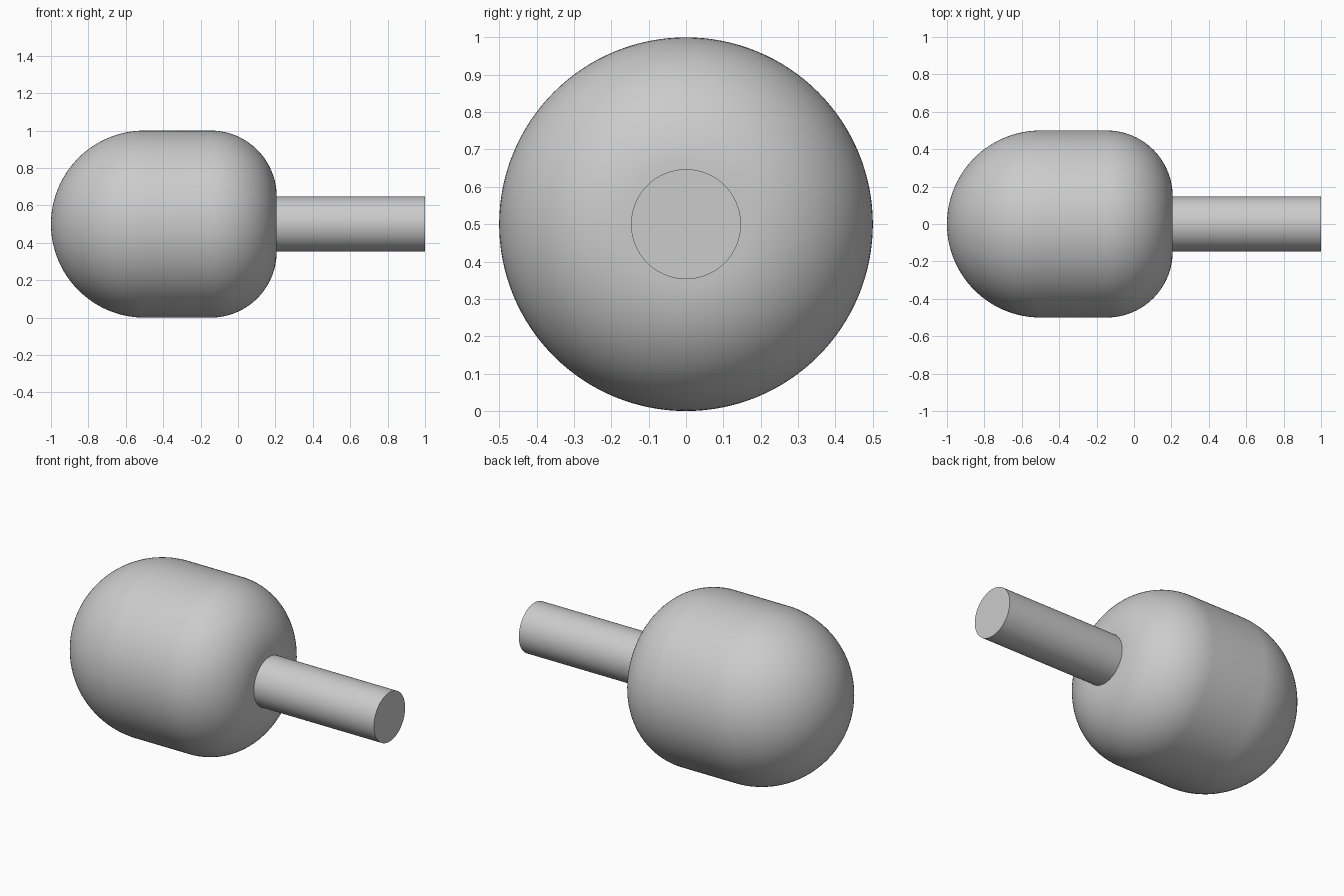
import bpy, bmesh, math
from mathutils import Matrix

cube = bpy.data.objects.get("Cube")
if cube:
    bpy.data.objects.remove(cube, do_unlink=True)

AXIS_Z = 0.5
BODY_R = 0.5
STEM_R = 0.147
BODY_END = 0.207
SEGMENTS = 128

grey = bpy.data.materials.new("plain grey")
grey.use_nodes = True
colour = (0.6, 0.6, 0.6, 1)
grey.diffuse_color = colour
grey.node_tree.nodes["Principled BSDF"].inputs["Base Color"].default_value = colour


def arc(cx, cr, radius, start, end, steps):
    """Points (x, distance from axis) along a circular arc."""
    angles = [math.radians(start + (end - start) * i / steps) for i in range(steps + 1)]
    return [(cx + radius * math.cos(a), cr + radius * math.sin(a)) for a in angles]


def lathe(name, profile):
    """Spin a profile around the long x axis."""
    bm = bmesh.new()
    verts = [bm.verts.new((x, 0, max(r, 0))) for x, r in profile]
    edges = [bm.edges.new(pair) for pair in zip(verts, verts[1:])]
    bmesh.ops.spin(bm, geom=verts + edges, cent=(0, 0, 0), axis=(1, 0, 0),
                   angle=math.tau, steps=SEGMENTS, use_duplicate=False)
    bmesh.ops.remove_doubles(bm, verts=bm.verts, dist=1e-5)
    bmesh.ops.recalc_face_normals(bm, faces=bm.faces)
    bmesh.ops.transform(bm, matrix=Matrix.Translation((0, 0, AXIS_Z)), verts=bm.verts)
    mesh = bpy.data.meshes.new(name)
    bm.to_mesh(mesh)
    bm.free()
    mesh.materials.append(grey)
    obj = bpy.data.objects.new(name, mesh)
    bpy.context.collection.objects.link(obj)
    bpy.ops.object.select_all(action="DESELECT")
    obj.select_set(True)
    bpy.context.view_layer.objects.active = obj
    bpy.ops.object.shade_smooth_by_angle(angle=math.radians(30))
    return obj


# Bulb: domed nose, straight band, rounded shoulder, open where the stem joins
fillet = BODY_R - STEM_R
nose = arc(-1 + BODY_R, 0, BODY_R, 180, 90, 32)
shoulder = arc(BODY_END - fillet, STEM_R, fillet, 90, 0, 24)
lathe("rounded_body", nose + shoulder)

# Stem: plain rod with a flat end
lathe("stem", [(BODY_END, STEM_R), (1, STEM_R), (1, 0)])
